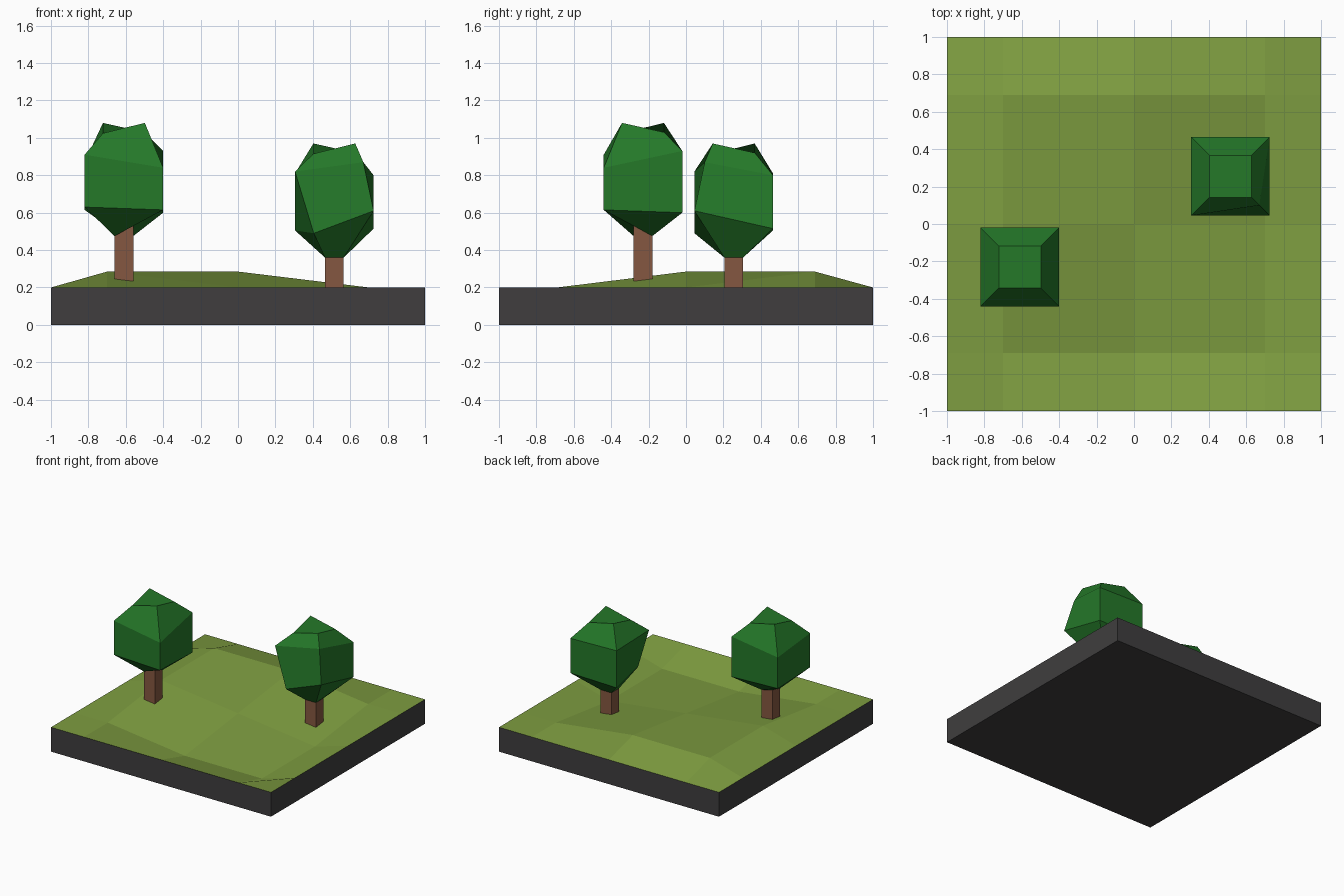
import bpy, bmesh

if "Cube" in bpy.data.objects:
    bpy.data.objects.remove(bpy.data.objects["Cube"])


def material(name, rgb):
    m = bpy.data.materials.new(name)
    m.diffuse_color = (*rgb, 1)
    m.use_nodes = True
    m.node_tree.nodes["Principled BSDF"].inputs["Base Color"].default_value = m.diffuse_color
    return m


GRASS = material("grass green", (0.21, 0.34, 0.052))
STONE = material("dark grey", (0.05, 0.048, 0.049))
BARK = material("bark brown", (0.235, 0.097, 0.053))
LEAF = material("leaf green", (0.018, 0.19, 0.022))


def build(name, verts, faces, mat):
    me = bpy.data.meshes.new(name)
    me.from_pydata(verts, [], faces)
    bm = bmesh.new()
    bm.from_mesh(me)
    bmesh.ops.recalc_face_normals(bm, faces=bm.faces)
    bm.to_mesh(me)
    bm.free()
    me.materials.append(mat)
    ob = bpy.data.objects.new(name, me)
    bpy.context.collection.objects.link(ob)
    return ob


def loft(name, rings, mat, cap_start=True, cap_end=True):
    """Join four-sided rings into a closed faceted form."""
    verts = [p for ring in rings for p in ring]
    faces = []
    for r in range(len(rings) - 1):
        for i in range(4):
            a, b = r * 4 + i, r * 4 + (i + 1) % 4
            faces.append((a, b, b + 4, a + 4))
    if cap_start:
        faces.append((0, 1, 2, 3))
    if cap_end:
        n = len(verts) - 4
        faces.append((n, n + 1, n + 2, n + 3))
    return build(name, verts, faces, mat)


# corner order: front left, front right, back right, back left
CORNERS = ((-1, -1), (1, -1), (1, 1), (-1, 1))


def ring(centre, half, heights):
    halves = half if isinstance(half, tuple) else (half,) * 4
    return [(centre[0] + sx * h, centre[1] + sy * h, z)
            for (sx, sy), h, z in zip(CORNERS, halves, heights)]


# base tray: walls and underside, the turf forms its top
loft("base", [ring((0, 0), 1, (0,) * 4), ring((0, 0), 1, (0.2,) * 4)],
     STONE, cap_end=False)

# turf: raised at the back left, sunken at the front right
xs = (-1, -0.7, 0, 0.7, 1)
ys = (-1, -0.69, 0, 0.69, 1)
verts, faces = [], []
for j, y in enumerate(ys):
    for i, x in enumerate(xs):
        inner = 0 < i < 4 and 0 < j < 4
        slope = max(-1, min(1, j - i)) if inner else 0
        verts.append((x, y, 0.2 + 0.085 * slope))
for j in range(4):
    for i in range(4):
        a = j * 5 + i
        faces.append((a, a + 1, a + 6, a + 5))
turf = build("turf", verts, faces, GRASS)
if turf.data.polygons[0].normal.z < 0:
    turf.data.flip_normals()


# trees: square trunk under a faceted crown of four uneven rings
def tree(side, c, root, foot, lower, upper, top, upper_half=0.21, nudge=0):
    loft(side + "_trunk", [ring(c, 0.05, (root,) * 4), ring(c, 0.05, foot)], BARK)
    low = ring(c, 0.21, lower)
    x, y, z = low[0]
    low[0] = (x + nudge, y, z)
    loft(side + "_crown", [ring(c, 0.05, foot), low,
                           ring(c, upper_half, upper), ring(c, 0.112, top)], LEAF)


tree("left", (-0.61, -0.23), 0.2, (0.475, 0.53, 0.475, 0.5),
     (0.63, 0.615, 0.60, 0.615), (0.91, 0.84, 0.93, 0.87),
     (1.025, 1.08, 1.03, 1.08))
tree("right", (0.515, 0.255), 0.1, (0.36,) * 4,
     (0.49, 0.61, 0.515, 0.505), (0.82, 0.87, 0.80, 0.81),
     (0.915, 0.97, 0.92, 0.97), (0.21, 0.155, 0.21, 0.21), 0.1)
